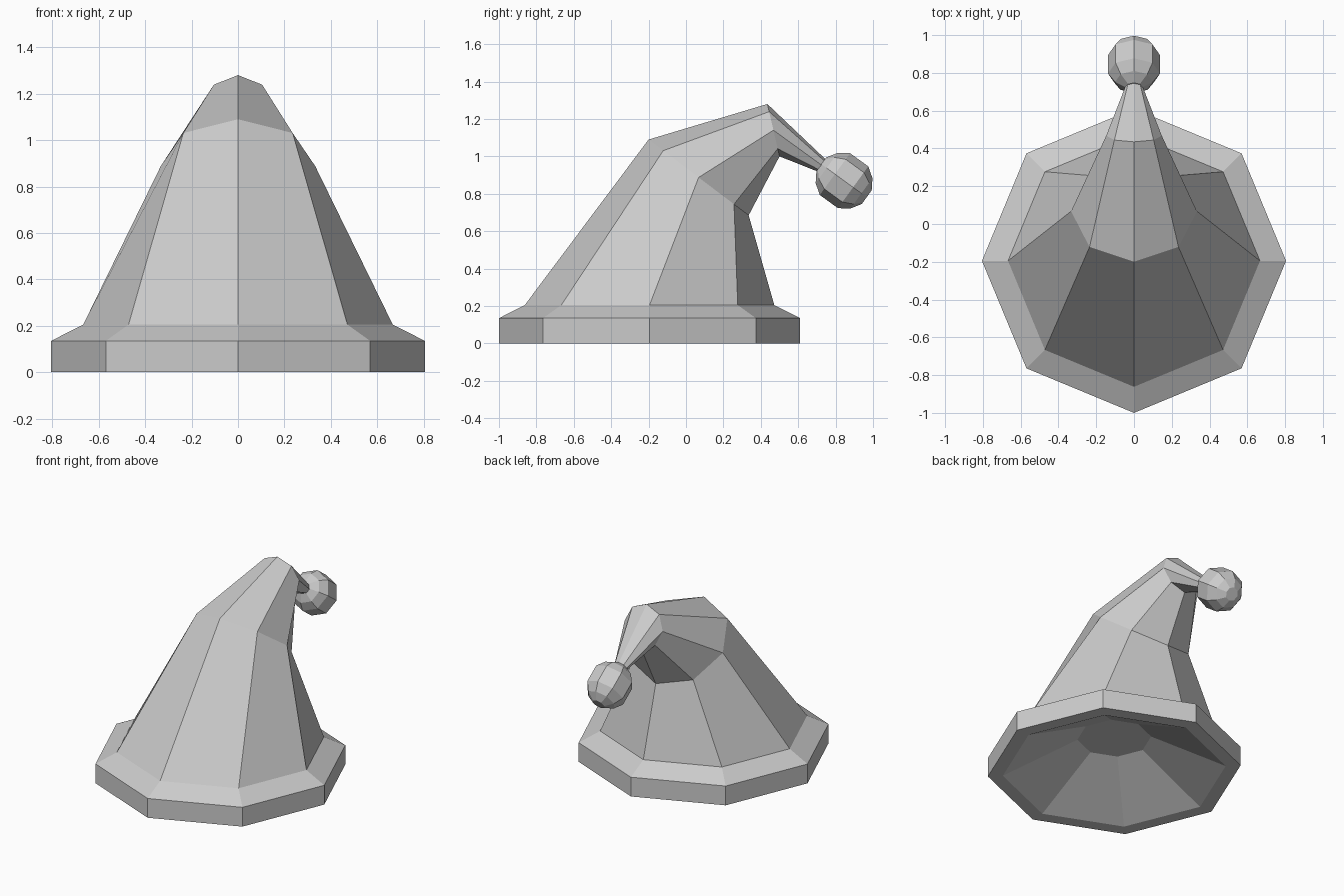
import bpy, bmesh, math

if "Cube" in bpy.data.objects:
    bpy.data.objects.remove(bpy.data.objects["Cube"])

SIDES = 8


def loft(name, rings):
    """Skin octagonal rings (centre y, centre z, x radius, front spoke y, front spoke z), capping both ends."""
    bm = bmesh.new()
    loops = []
    for cy, cz, r, sy, sz in rings:
        loop = []
        for i in range(SIDES):
            a = math.tau * i / SIDES
            loop.append(bm.verts.new((r * math.sin(a), cy + sy * math.cos(a), cz + sz * math.cos(a))))
        loops.append(loop)
    for lo, hi in zip(loops, loops[1:]):
        for i in range(SIDES):
            j = (i + 1) % SIDES
            bm.faces.new((lo[i], lo[j], hi[j], hi[i]))
    bm.faces.new(loops[0][::-1])
    bm.faces.new(loops[-1])
    bmesh.ops.recalc_face_normals(bm, faces=bm.faces)
    mesh = bpy.data.meshes.new(name)
    bm.to_mesh(mesh)
    bm.free()
    obj = bpy.data.objects.new(name, mesh)
    bpy.context.collection.objects.link(obj)
    return obj


def level(r, z):
    return (-0.195, z, r, -r, 0)


# Hat: shallow hollow underneath, brim band, then the bent cone to its tip
loft("hat", [
    level(0.235, 0.24),
    level(0.71, 0.0),
    level(0.805, 0.0),
    level(0.805, 0.135),
    level(0.667, 0.205),
    (0.0675, 0.8875, 0.333, -0.2675, 0.2025),
    (0.4675, 1.14, 0.147, -0.0325, 0.14),
    (0.735, 0.946, 0.043, 0.018, 0.032),
])

# Pompom: faceted ball whose axis follows the drooping tip
slope = math.radians(-36)
ay, az = math.cos(slope), math.sin(slope)
profile = [(-0.15, 0.045), (-0.115, 0.1), (-0.06, 0.138),
           (0.06, 0.138), (0.115, 0.1), (0.15, 0.045)]
loft("pompom", [(0.845 + t * ay, 0.87 + t * az, r, -az * r, ay * r) for t, r in profile])
